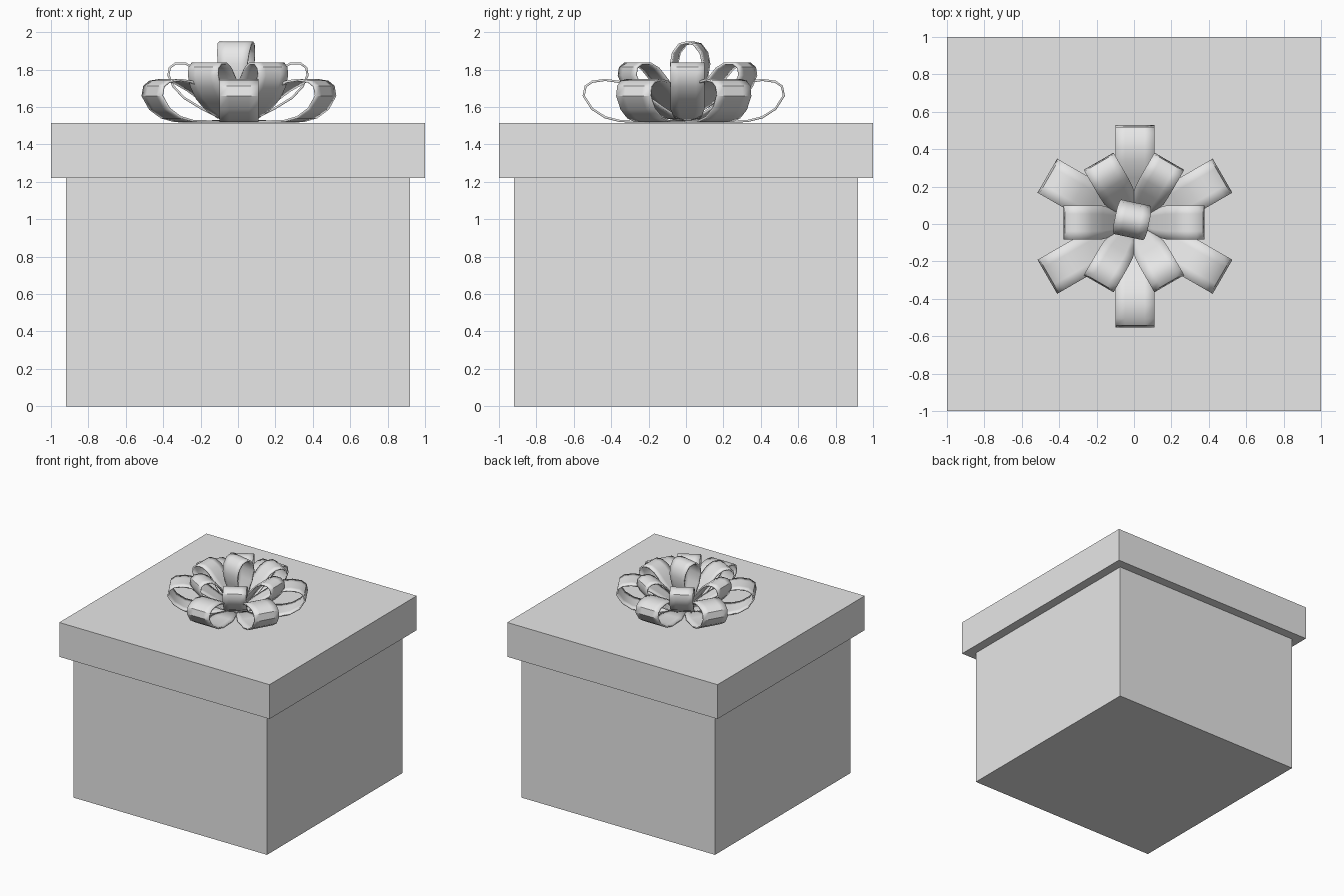
import bpy, math
from mathutils import Matrix

cube = bpy.data.objects.get("Cube")
if cube:
    bpy.data.objects.remove(cube, do_unlink=True)

mat = bpy.data.materials.new("plain_grey")
mat.use_nodes = True
grey = (0.8, 0.8, 0.8, 1)
mat.diffuse_color = grey
mat.node_tree.nodes["Principled BSDF"].inputs["Base Color"].default_value = grey


def box(name, half, bottom, top):
    bpy.ops.mesh.primitive_cube_add(size=1, location=(0, 0, (bottom + top) / 2))
    ob = bpy.context.object
    ob.name = name
    ob.scale = (2 * half, 2 * half, top - bottom)
    bpy.ops.object.transform_apply(location=False, rotation=False, scale=True)
    ob.data.materials.append(mat)


def ribbon(name, path, half_width, angle, centre, across=4):
    """Sweep a strip along a (reach, height, width factor) path, turned about z."""
    turn = Matrix.Translation((*centre, 0)) @ Matrix.Rotation(math.radians(angle), 4, "Z")
    verts, faces = [], []
    n = across + 1
    for r, z, w in path:
        verts += [(r, half_width * w * (2 * j / across - 1), z) for j in range(n)]
    for i in range(len(path) - 1):
        for j in range(across):
            a = i * n + j
            faces.append((a, a + 1, a + n + 1, a + n))
    me = bpy.data.meshes.new(name)
    me.from_pydata(verts, [], faces)
    me.transform(turn)
    me.materials.append(mat)
    ob = bpy.data.objects.new(name, me)
    bpy.context.collection.objects.link(ob)
    solid = ob.modifiers.new("thickness", "SOLIDIFY")
    solid.thickness = 0.012
    solid.offset = 0
    bpy.ops.object.select_all(action="DESELECT")
    ob.select_set(True)
    bpy.context.view_layer.objects.active = ob
    bpy.ops.object.shade_smooth_by_angle(angle=math.radians(40))


def tapered(points):
    """Pinch the strip towards the middle of the bow."""
    reach = max(r for r, z in points)
    return [(r, z, 0.2 + 0.8 * math.sin(math.pi / 2 * min(1, r / (0.55 * reach))))
            for r, z in points]


# Box and lid
box("box_body", 0.92, 0, 1.22)
box("box_lid", 1.0, 1.22, 1.515)

# Bow: two rings of six loops
lower = tapered([(0.02, 1.525), (0.2, 1.522), (0.34, 1.525), (0.42, 1.545), (0.49, 1.59),
                 (0.535, 1.66), (0.525, 1.71), (0.49, 1.735), (0.42, 1.745), (0.35, 1.735),
                 (0.26, 1.69), (0.16, 1.62), (0.02, 1.54)])
middle = tapered([(0.02, 1.53), (0.1, 1.545), (0.2, 1.595), (0.29, 1.65), (0.345, 1.71),
                  (0.372, 1.77), (0.365, 1.81), (0.335, 1.832), (0.28, 1.832), (0.23, 1.805),
                  (0.17, 1.74), (0.1, 1.65), (0.02, 1.54)])
for k in range(6):
    ribbon(f"lower_loop_{k + 1}", lower, 0.105, 30 + 60 * k, (0.005, -0.012))
    ribbon(f"middle_loop_{k + 1}", middle, 0.092, 60 * k, (0, 0.008))

# Upright loop in the middle of the bow
side = [(0.015, 1.54, 0.3), (0.045, 1.64, 0.6), (0.075, 1.75, 0.8), (0.088, 1.83, 0.88),
        (0.075, 1.89, 0.95), (0.04, 1.935, 1)]
arch = side + [(0, 1.945, 1)] + [(-r, z, w) for r, z, w in reversed(side)]
ribbon("top_loop", arch, 0.092, 78, (-0.01, 0.022))
